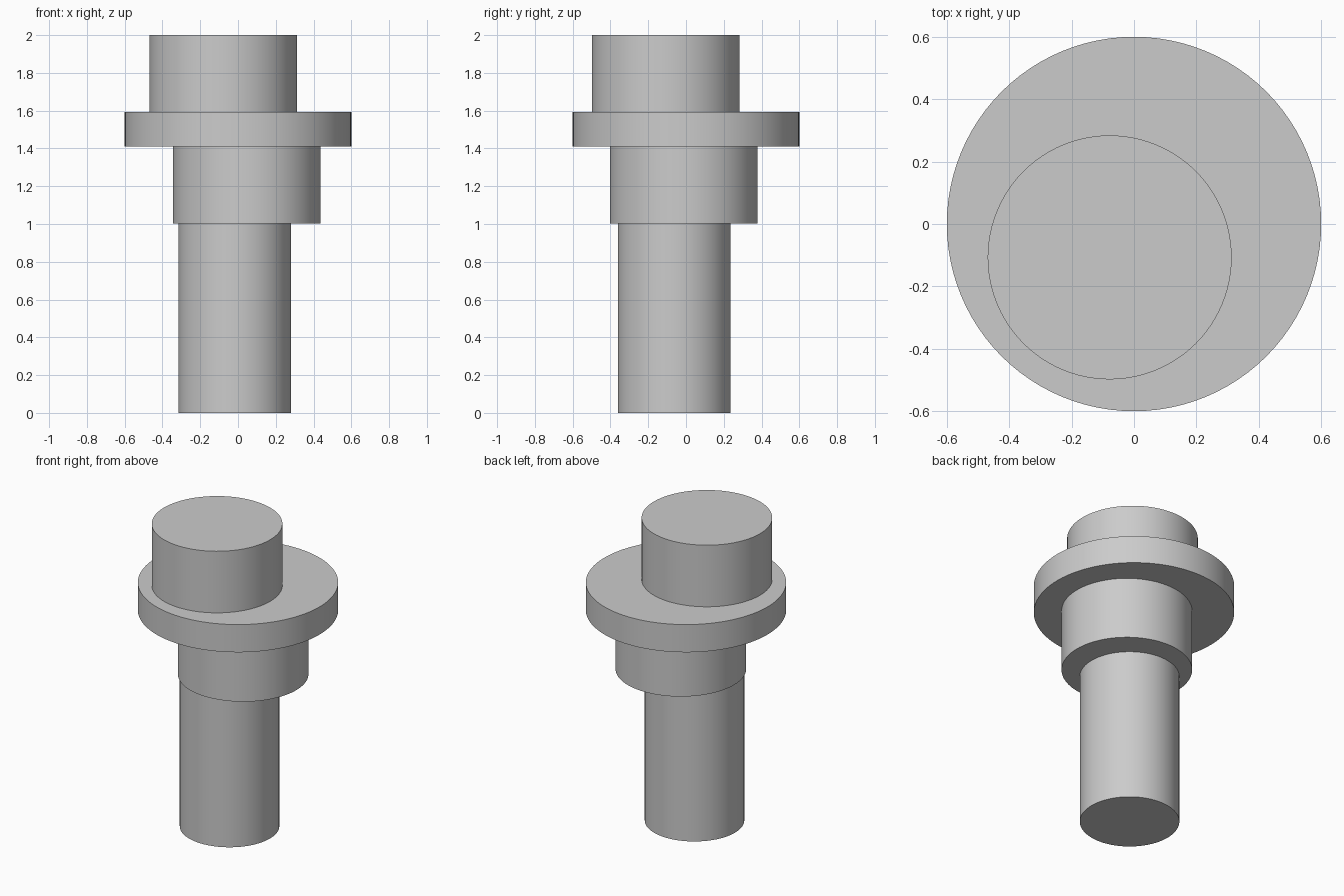
import bpy
import math

cube = bpy.data.objects.get("Cube")
if cube:
    bpy.data.objects.remove(cube, do_unlink=True)

# Single grey finish
grey = bpy.data.materials.new("plain_grey")
grey.use_nodes = True
colour = (0.6, 0.6, 0.6, 1)
grey.diffuse_color = colour
grey.node_tree.nodes["Principled BSDF"].inputs["Base Color"].default_value = colour


def cylinder(name, x, y, radius, bottom, top):
    """Upright smooth cylinder between two heights."""
    bpy.ops.mesh.primitive_cylinder_add(
        vertices=96, radius=radius, depth=top - bottom,
        location=(x, y, (bottom + top) / 2))
    part = bpy.context.object
    part.name = name
    part.data.materials.append(grey)
    bpy.ops.object.shade_smooth_by_angle(angle=math.radians(30))


# Stacked, off-centre parts from bottom to top
cylinder("shaft", -0.018, -0.063, 0.298, 0, 1.003)
cylinder("lower_collar", 0.046, -0.012, 0.391, 1.003, 1.41)
cylinder("flange", 0, 0, 0.6, 1.41, 1.593)
cylinder("upper_boss", -0.078, -0.107, 0.391, 1.593, 2)
